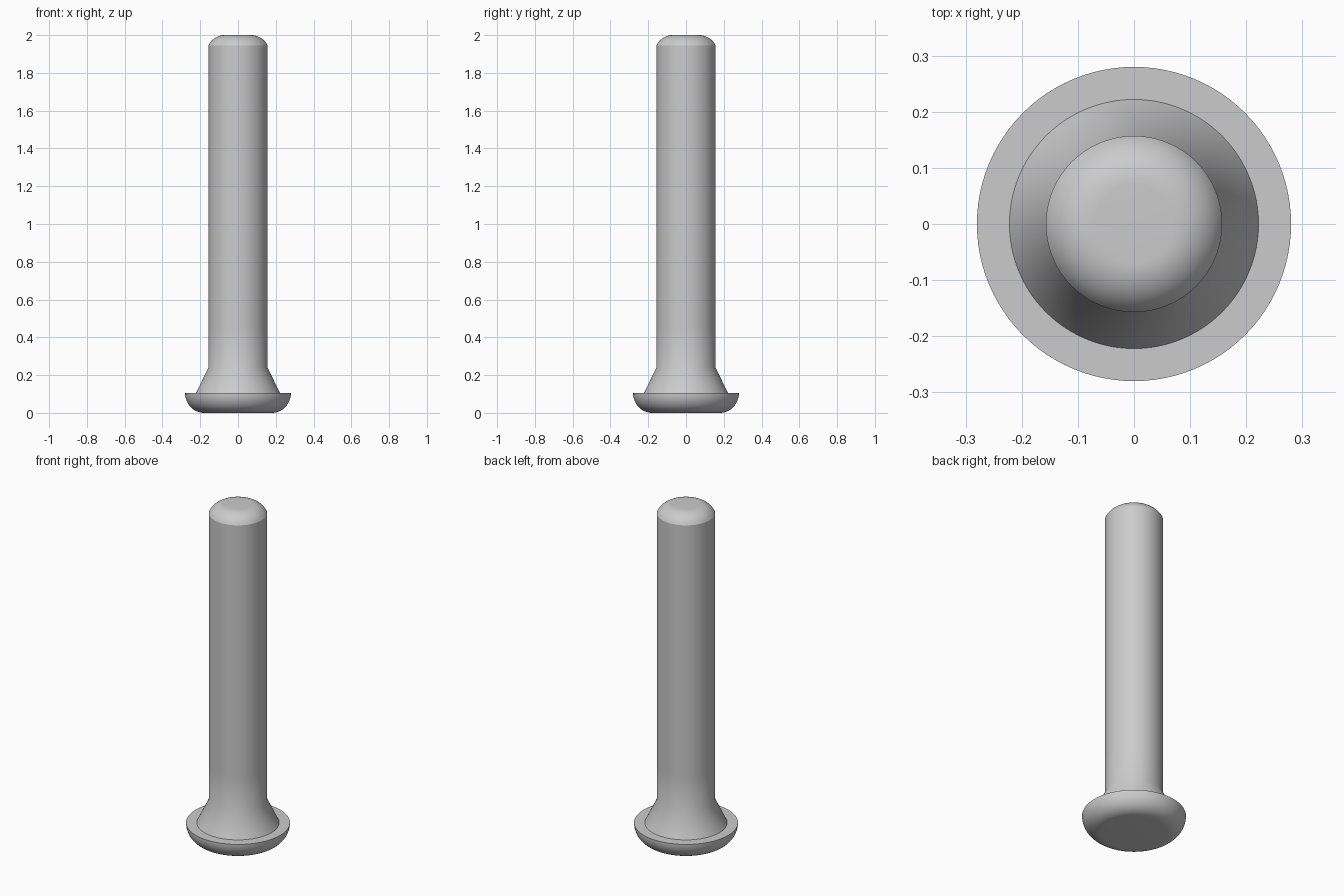
import bpy, bmesh
from math import sin, cos, radians, pi

cube = bpy.data.objects.get("Cube")
if cube:
    bpy.data.objects.remove(cube, do_unlink=True)

SIDES = 96
COLOUR = (0.6, 0.6, 0.6, 1)
metal = bpy.data.materials.new("grey metal")
metal.use_nodes = True
metal.diffuse_color = COLOUR
metal.node_tree.nodes["Principled BSDF"].inputs["Base Color"].default_value = COLOUR


def arc(r, z, rx, rz, start, end, steps=12):
    """Points (radius, height) along an elliptical arc, angles in degrees."""
    angles = [radians(start + (end - start) * i / steps) for i in range(steps + 1)]
    return [(r + rx * cos(a), z + rz * sin(a)) for a in angles]


def lathe(name, profile, sharp_rings=()):
    """Revolve a bottom-to-top profile; flat caps close both ends."""
    bm = bmesh.new()
    rings = []
    for r, z in profile:
        rings.append([bm.verts.new((r * cos(2 * pi * i / SIDES), r * sin(2 * pi * i / SIDES), z))
                      for i in range(SIDES)])
    for low, high in zip(rings, rings[1:]):
        for i in range(SIDES):
            j = (i + 1) % SIDES
            bm.faces.new((low[i], low[j], high[j], high[i])).smooth = True
    bm.faces.new(rings[0][::-1]).smooth = True
    bm.faces.new(rings[-1]).smooth = True
    for edge in bm.edges:
        heights = [v.co.z for v in edge.verts]
        if any(all(abs(h - z) < 1e-4 for h in heights) for z in sharp_rings):
            edge.smooth = False
    mesh = bpy.data.meshes.new(name)
    bm.to_mesh(mesh)
    bm.free()
    mesh.materials.append(metal)
    obj = bpy.data.objects.new(name, mesh)
    bpy.context.collection.objects.link(obj)
    return obj


# Rounded head with a flat top ledge
HEAD_TOP = 0.105
lathe("head", arc(0.18, HEAD_TOP, 0.1, HEAD_TOP, -90, 0), [HEAD_TOP])

# Flared neck, straight shank and domed tip
TIP = 1.945
shank = [(0.222, HEAD_TOP), (0.157, 0.24), (0.157, 0.45)]
tip = arc(0.07, 1.904, 0.096, 0.096, 25, 90)
tip[0] = (0.157, TIP)
lathe("shank", shank + tip, [HEAD_TOP, TIP])
